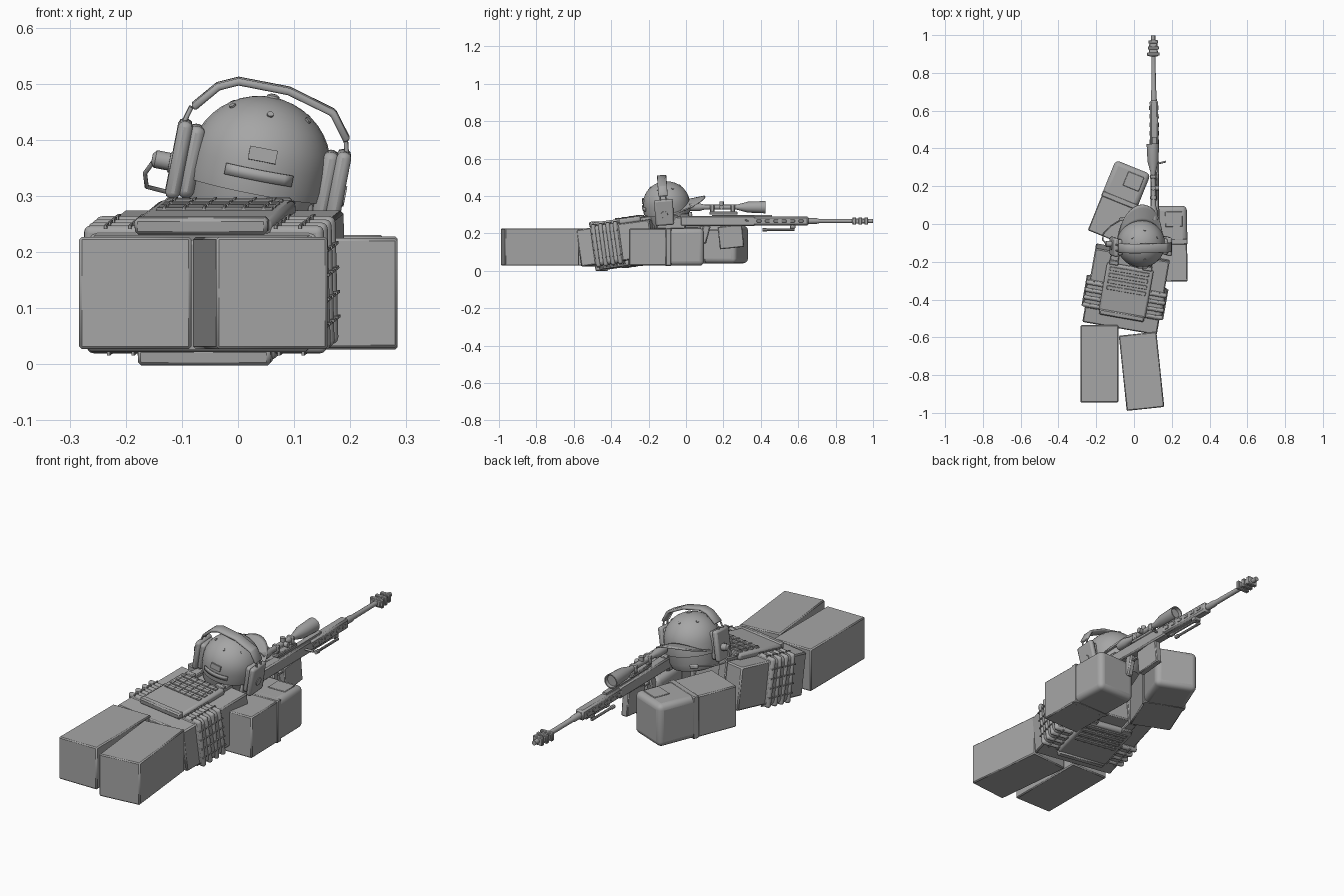
import bpy, bmesh, math
from mathutils import Matrix, Vector

old = bpy.data.objects.get("Cube")
if old:
    bpy.data.objects.remove(old)

grey = bpy.data.materials.new("stone grey")
grey.use_nodes = True
grey.diffuse_color = (0.38, 0.38, 0.38, 1)
grey.node_tree.nodes["Principled BSDF"].inputs["Base Color"].default_value = grey.diffuse_color


def frame(loc, yaw=0, pitch=0, roll=0):
    turn = Matrix.Identity(4)
    for angle, axis in ((yaw, 'Z'), (pitch, 'X'), (roll, 'Y')):
        turn = turn @ Matrix.Rotation(math.radians(angle), 4, axis)
    return Matrix.Translation(loc) @ turn


def finish(name, bm, at, angle=35):
    bmesh.ops.recalc_face_normals(bm, faces=bm.faces[:])
    mesh = bpy.data.meshes.new(name)
    bm.to_mesh(mesh)
    bm.free()
    mesh.materials.append(grey)
    mesh.shade_smooth()
    mesh.set_sharp_from_angle(angle=math.radians(angle))
    obj = bpy.data.objects.new(name, mesh)
    obj.matrix_world = at
    bpy.context.collection.objects.link(obj)
    return obj


def bevel(obj, width, segments):
    mod = obj.modifiers.new("soft edges", 'BEVEL')
    mod.width, mod.segments = width, segments


def box(name, at, loc, size, edge=0.0, segments=1, tilt=0, taper=1):
    """Box in a frame; taper scales its +y end."""
    bm = bmesh.new()
    bmesh.ops.create_cube(bm, size=1)
    for v in bm.verts:
        k = taper if v.co.y > 0 else 1
        v.co = Vector((v.co.x * size[0] * k, v.co.y * size[1], v.co.z * size[2] * k))
    obj = finish(name, bm, at @ frame(loc, pitch=tilt))
    if edge:
        bevel(obj, edge, segments)
    return obj


def lathe(name, at, profile, sides=16):
    """Turned part along local z from (height, radius) pairs."""
    bm = bmesh.new()
    rings = [[bm.verts.new((r * math.cos(math.tau * i / sides), r * math.sin(math.tau * i / sides), h))
              for i in range(sides)] for h, r in profile]
    for a, b in zip(rings, rings[1:]):
        for i in range(sides):
            j = (i + 1) % sides
            bm.faces.new((a[i], a[j], b[j], b[i]))
    bm.faces.new(rings[0])
    bm.faces.new(rings[-1])
    return finish(name, bm, at)


def sheet(name, at, rows, thickness):
    """Grid of points given a thickness."""
    bm = bmesh.new()
    grid = [[bm.verts.new(p) for p in row] for row in rows]
    for a, b in zip(grid, grid[1:]):
        for i in range(len(a) - 1):
            bm.faces.new((a[i], a[i + 1], b[i + 1], b[i]))
    obj = finish(name, bm, at)
    mod = obj.modifiers.new("thickness", 'SOLIDIFY')
    mod.thickness, mod.offset = thickness, 0
    return obj


def wire(name, at, points, radius):
    curve = bpy.data.curves.new(name, 'CURVE')
    curve.dimensions, curve.bevel_depth, curve.bevel_resolution = '3D', radius, 2
    curve.use_fill_caps = True
    line = curve.splines.new('POLY')
    line.points.add(len(points) - 1)
    for p, co in zip(line.points, points):
        p.co = (*co, 1)
    curve.materials.append(grey)
    obj = bpy.data.objects.new(name, curve)
    obj.matrix_world = at
    bpy.context.collection.objects.link(obj)


# Legs
limb = (0.2, 0.4, 0.2)
box("right_leg", frame((-0.183, -0.74, 0.127)), (0, 0, 0), (0.2, 0.41, 0.2), 0.005)
box("left_leg", frame((0.04, -0.78, 0.127), yaw=6), (0, 0, 0), limb, 0.005)

# Arms with a rounded forward sleeve, cuff seam and hand patch
for side, at in (("right", frame((-0.079, 0.116, 0.14), yaw=-22)),
                 ("left", frame((0.183, -0.105, 0.127), yaw=1))):
    box(side + "_upper_arm", at, (0, -0.1, 0), (0.196, 0.2, 0.196), 0.005)
    box(side + "_forearm", at, (0, 0.1, 0), (0.2, 0.2, 0.2), 0.025, 4)
    box(side + "_cuff", at, (0, 0.01, 0), (0.202, 0.03, 0.202), 0.004)
    box(side + "_glove_patch", at, (0.03, 0.13, 0.1), (0.09, 0.08, 0.006), 0.002)

# Torso
torso = frame((-0.04, -0.345, 0.148), yaw=-10, pitch=8)
box("torso", torso, (0, 0, 0), (0.4, 0.4, 0.2), 0.006)

# Vest: waist wrap with webbing rows, panels on both sides, shoulder straps
box("waist_wrap", torso, (0, -0.045, 0), (0.42, 0.16, 0.216), 0.02, 3)
for row in range(4):
    y = -0.105 + row * 0.04
    box("waist_webbing", torso, (0, y, 0), (0.434, 0.024, 0.23), 0.025, 3)
    for col in range(9):
        x = (col - 4) * 0.044
        for z in (-0.114, 0.114):
            box("webbing_stitch", torso, (x, y, z), (0.005, 0.026, 0.007))
    for col in range(4):
        for x in (-0.216, 0.216):
            box("side_stitch", torso, (x, y, (col - 1.5) * 0.044), (0.007, 0.026, 0.005))
for side, z in (("back", 0.112), ("chest", -0.112)):
    sign = math.copysign(1, z)
    box(side + "_panel", torso, (0, 0.01, z), (0.25, 0.26, 0.03), 0.01, 2)
    box(side + "_lower_flap", torso, (0, -0.125, z + sign * 0.006), (0.24, 0.03, 0.03), 0.006)
    for row in range(4):
        y = 0.01 + row * 0.034
        box(side + "_webbing", torso, (0, y, z + sign * 0.016), (0.21, 0.02, 0.008), 0.002)
        for col in range(6):
            box(side + "_stitch", torso, ((col - 2.5) * 0.036, y, z + sign * 0.018), (0.005, 0.022, 0.008))
    for x in (-0.09, 0.09):
        box("shoulder_strap", torso, (x, 0.15, z - sign * 0.003), (0.045, 0.1, 0.02), 0.004)
        box("strap_buckle", torso, (x, 0.145, z + sign * 0.01), (0.05, 0.025, 0.014), 0.004)
for x in (-0.09, 0.09):
    box("shoulder_bridge", torso, (x, 0.2, 0), (0.045, 0.014, 0.236), 0.004)

# Head and cap
head = frame((0.04, -0.105, 0.36), pitch=4, roll=11)
lathe("head", head, [(-0.13, 0.07), (-0.12, 0.1), (-0.09, 0.115), (0, 0.118)], 32)
dome = [(-0.05, 0.124), (-0.03, 0.126), (0.0, 0.125)]
dome += [(0.118 * math.sin(t), 0.125 * math.cos(t)) for t in [math.pi / 2 * k / 10 for k in range(1, 10)]]
lathe("cap_crown", head, dome + [(0.118, 0.004)], 32)
lathe("cap_button", head @ frame((0, 0, 0.116)), [(0, 0.012), (0.005, 0.011), (0.008, 0.005)], 12)
for k in range(6):
    a = math.tau * (k + 0.5) / 6
    out = Vector((math.cos(a) * 0.078, math.sin(a) * 0.078, 0.091))
    spin = out.to_track_quat('Z', 'Y').to_matrix().to_4x4()
    lathe("cap_eyelet", head @ Matrix.Translation(out) @ spin, [(0, 0.006), (0.004, 0.006)], 10)
rows = []
for step in range(6):
    t = step / 5
    arc = [math.radians(-80 + 160 * k / 16) for k in range(17)]
    rows.append([(0.122 * math.sin(a), (0.12 + 0.09 * t) * math.cos(a),
                  0.01 + 0.012 * t - 0.055 * math.sin(a) ** 2) for a in arc])
sheet("cap_brim", head, rows, 0.007)
sheet("cap_rear_strap", head,
      [[(0.128 * math.sin(a), -0.128 * math.cos(a), z)
        for a in [math.radians(-28 + 7 * k) for k in range(9)]] for z in (-0.025, -0.005)], 0.005)
box("cap_rear_patch", head, (0, -0.124, 0.022), (0.05, 0.008, 0.024), tilt=-8)

# Headset: band, stems, cups, microphone boom
band = [(-0.137, 0.075), (-0.1, 0.12), (-0.066, 0.136), (0.025, 0.136), (0.11, 0.113), (0.144, 0.069)]
strip = sheet("headband", head, [[(x, y, z) for x, z in band] for y in (-0.04, 0.01)], 0.013)
bevel(strip, 0.003, 1)
for x in (-1, 1):
    for y in (-0.03, 0.0):
        wire("band_stem", head, [(x * 0.14, y, 0.075), (x * 0.148, y, 0.045), (x * 0.152, y, -0.02)], 0.004)
    box("ear_cushion", head, (x * 0.122, -0.015, -0.02), (0.03, 0.085, 0.13), 0.012, 2)
    box("ear_cup", head, (x * 0.144, -0.015, -0.02), (0.026, 0.1, 0.14), 0.01, 2)
    turn = head @ frame((x * 0.152, -0.015, -0.03), roll=x * 90)
    lathe("cup_pivot", turn, [(0, 0.02), (0.008, 0.018)], 12)
lathe("boom_hub", head @ frame((-0.155, 0.0, -0.03), roll=-90), [(0, 0.016), (0.03, 0.016), (0.036, 0.008)], 12)
wire("microphone_boom", head, [(-0.185, 0, -0.03), (-0.198, 0.02, -0.06), (-0.19, 0.05, -0.085),
                               (-0.15, 0.09, -0.09), (-0.1, 0.12, -0.085)], 0.004)
box("microphone", head, (-0.085, 0.125, -0.085), (0.04, 0.018, 0.02), 0.006, 2)

# Rifle: frame origin lies on the bore line
gun = frame((0.112, 0, 0.266), yaw=0.6)
along = Matrix.Rotation(math.radians(-90), 4, 'X')
box("receiver", gun, (0, 0.17, 0), (0.045, 0.4, 0.055), 0.006)
box("stock", gun, (0, -0.08, -0.01), (0.04, 0.16, 0.07), 0.008)
box("cheek_rest", gun, (0, -0.03, 0.03), (0.034, 0.09, 0.02), 0.006)
box("handguard", gun, (0, 0.5, 0), (0.044, 0.31, 0.048), 0.008)
box("top_rail", gun, (0, 0.3, 0.028), (0.022, 0.32, 0.01))
box("pistol_grip", gun, (0, 0.1, -0.07), (0.03, 0.04, 0.1), 0.006, tilt=-15)
box("magazine", gun, (0, 0.24, -0.085), (0.032, 0.13, 0.12), 0.004, tilt=6)
box("trigger_guard", gun, (0, 0.145, -0.05), (0.012, 0.06, 0.008))
wire("bolt_handle", gun, [(0.02, 0.32, 0.005), (0.06, 0.33, 0.0)], 0.005)
for k in range(6):
    for x in (-0.022, 0.022):
        box("handguard_slot_rib", gun, (x, 0.39 + k * 0.045, 0), (0.006, 0.025, 0.014), 0.002)
lathe("barrel", gun @ along, [(0.6, 0.016), (0.7, 0.015), (0.71, 0.012), (0.9, 0.011), (0.999, 0.011)])
box("muzzle_brake", gun, (0, 0.93, 0), (0.05, 0.085, 0.03), 0.004, taper=0.8)
for k in range(3):
    box("brake_baffle", gun, (0, 0.9 + k * 0.032, 0), (0.066 - k * 0.008, 0.018, 0.04), 0.003)

# Folded bipod under the handguard
box("bipod_mount", gun, (0, 0.57, -0.03), (0.034, 0.03, 0.02), 0.003)
for x in (-0.015, 0.015):
    lathe("bipod_leg", gun @ frame((x, 0.41, -0.047)) @ along, [(0, 0.009), (0.02, 0.009), (0.025, 0.006), (0.17, 0.006)], 8)

# Scope
scope = gun @ frame((-0.008, 0, 0.074))
lathe("scope_tube", scope @ along, [(0.02, 0.021), (0.07, 0.021), (0.1, 0.013), (0.27, 0.013), (0.33, 0.029),
                                    (0.425, 0.033), (0.425, 0.028), (0.41, 0.026)], 20)
lathe("elevation_turret", scope @ frame((0, 0.19, 0.01)), [(0, 0.012), (0.02, 0.012)], 12)
lathe("windage_turret", scope @ frame((0.01, 0.19, 0), roll=90), [(0, 0.012), (0.02, 0.012)], 12)
for y in (0.14, 0.25):
    box("scope_ring", scope, (0, y, -0.006), (0.034, 0.022, 0.04), 0.004)
box("scope_base", scope, (0.004, 0.2, -0.032), (0.03, 0.15, 0.016), 0.003)
